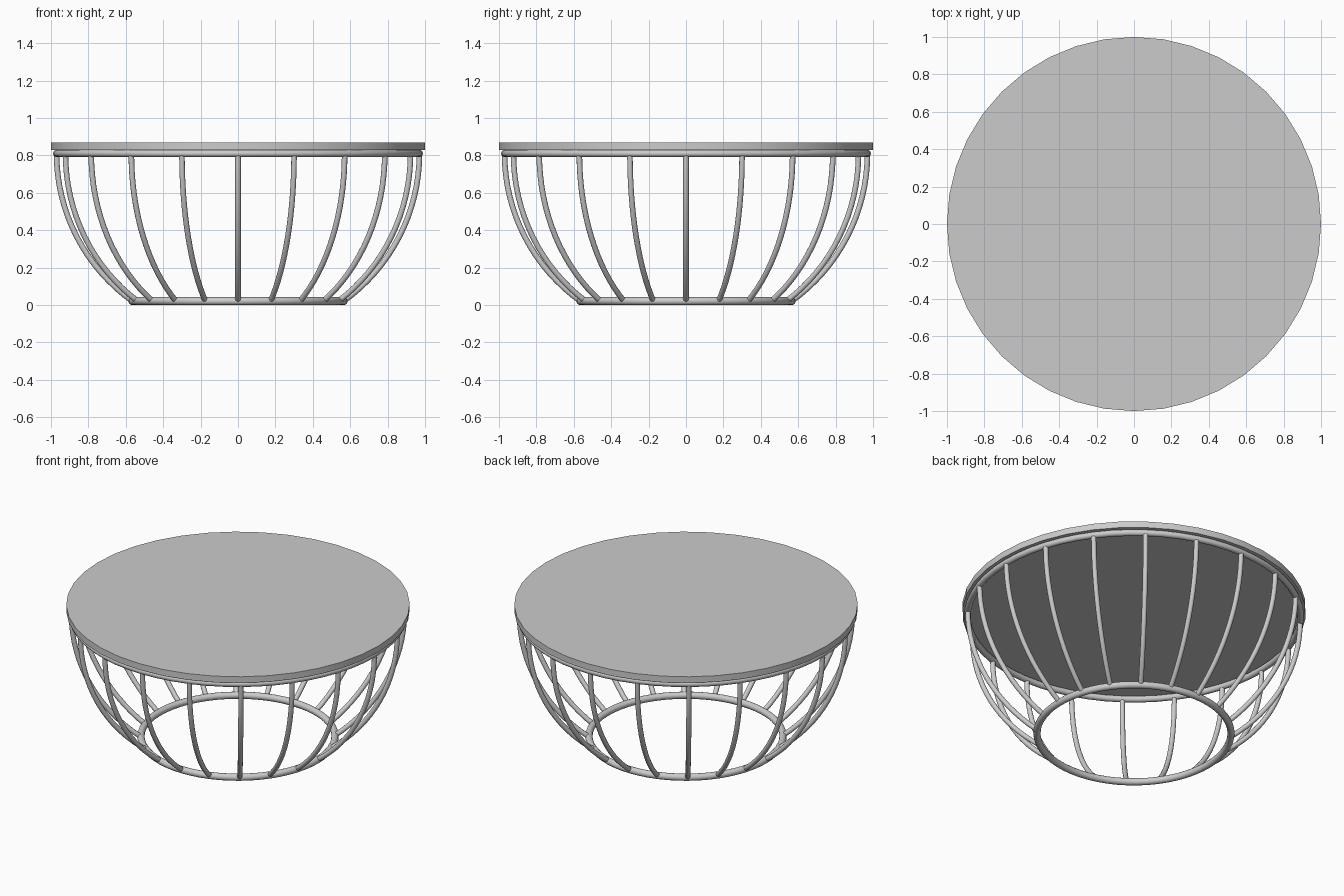
import bpy
from math import sin, cos, pi, asin, radians

if "Cube" in bpy.data.objects:
    bpy.data.objects.remove(bpy.data.objects["Cube"])

R, ZC = 0.97, 0.81          # bowl sphere radius and centre height
Z_LOW = 0.02                # height of the base ring


def finish(obj, name):
    obj.name = name
    bpy.ops.object.shade_smooth_by_angle(angle=radians(40))


def ring(name, radius, z, tube):
    bpy.ops.mesh.primitive_torus_add(location=(0, 0, z), major_radius=radius, minor_radius=tube,
                                     major_segments=60, minor_segments=12)
    finish(bpy.context.object, name)


def rod(name, points, radius):
    # round rod swept along a path, with capped ends
    cu = bpy.data.curves.new(name, 'CURVE')
    cu.dimensions = '3D'
    cu.bevel_depth = radius
    cu.bevel_resolution = 4
    cu.use_fill_caps = True
    sp = cu.splines.new('POLY')
    sp.points.add(len(points) - 1)
    for p, co in zip(sp.points, points):
        p.co = (*co, 1)
    obj = bpy.data.objects.new(name, cu)
    bpy.context.collection.objects.link(obj)
    bpy.ops.object.select_all(action='DESELECT')
    obj.select_set(True)
    bpy.context.view_layer.objects.active = obj
    bpy.ops.object.convert(target='MESH')
    finish(bpy.context.object, name)
    return bpy.context.object


# Round table top
bpy.ops.mesh.primitive_cylinder_add(vertices=40, radius=1, depth=0.04, location=(0, 0, 0.849))
finish(bpy.context.object, "table_top")

# Rim ring under the top and base ring on the floor
ring("upper_ring", R, ZC, 0.019)
ring("base_ring", 0.565, 0.021, 0.021)

# Curved ribs following the bowl, repeated around the axis
low = asin((ZC - Z_LOW) / R)
arc = [(R * cos(low * i / 16), 0, ZC - R * sin(low * i / 16)) for i in range(17)]
first = rod("rib_01", arc, 0.015)
for k in range(1, 20):
    rib = bpy.data.objects.new(f"rib_{k + 1:02d}", first.data)
    rib.rotation_euler.z = 2 * pi * k / 20
    bpy.context.collection.objects.link(rib)
